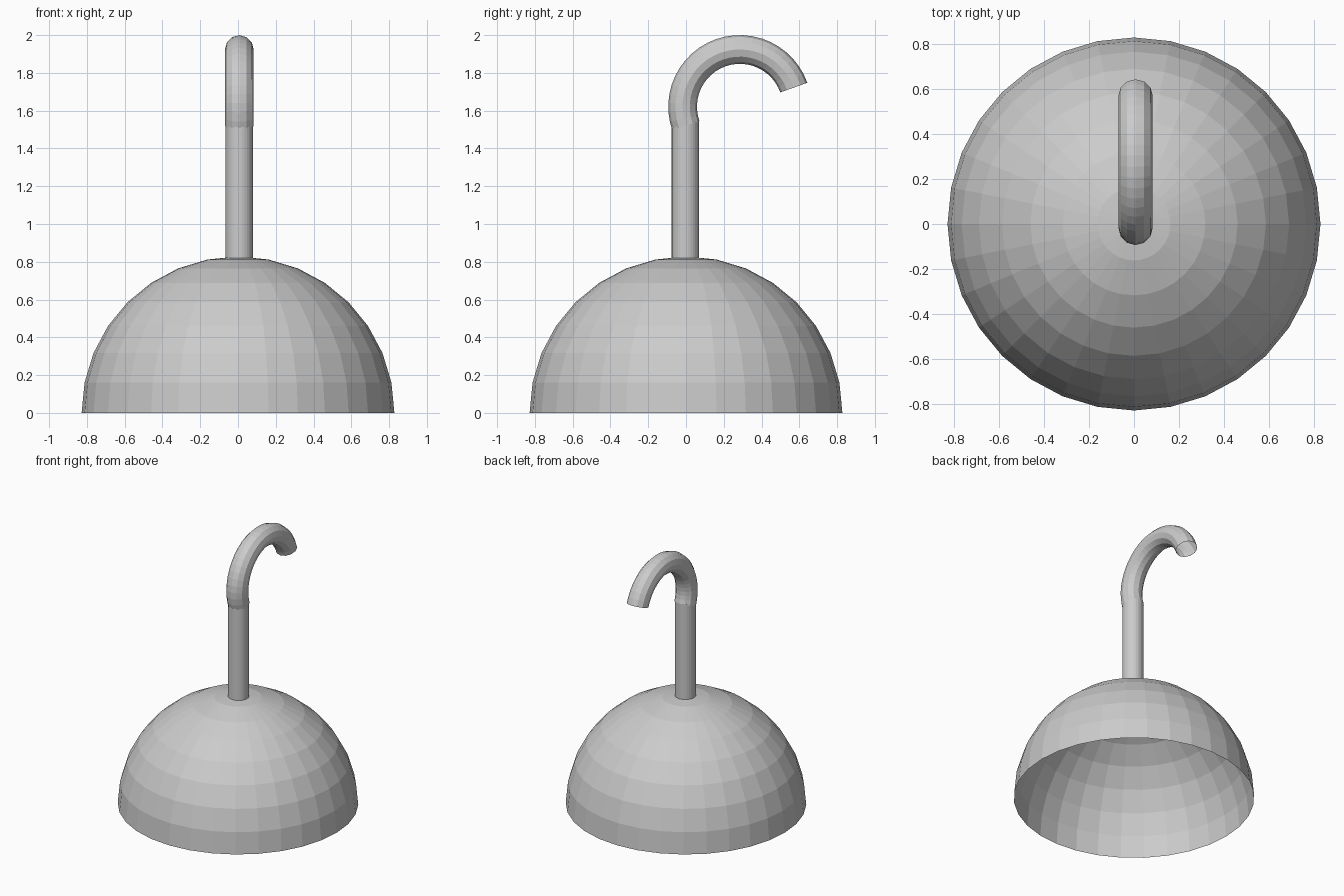
import bpy, bmesh
from math import sin, cos, pi, radians

if "Cube" in bpy.data.objects:
    bpy.data.objects.remove(bpy.data.objects["Cube"])


def finish(name, bm):
    bmesh.ops.recalc_face_normals(bm, faces=bm.faces)
    mesh = bpy.data.meshes.new(name)
    bm.to_mesh(mesh)
    bm.free()
    obj = bpy.data.objects.new(name, mesh)
    bpy.context.collection.objects.link(obj)
    return obj


# dome: open upper half of a faceted sphere
bm = bmesh.new()
bmesh.ops.create_uvsphere(bm, u_segments=32, v_segments=16, radius=0.828)
low = [v for v in bm.verts if v.co.z < -0.001]
bmesh.ops.delete(bm, geom=low, context='VERTS')
finish("dome", bm)

# stem: straight rod rising from the dome's crown
STEM_X = 0.007
z0, z1 = 0.815, 1.545
bm = bmesh.new()
bmesh.ops.create_cone(bm, cap_ends=True, segments=32, radius1=0.0725,
                      radius2=0.0725, depth=z1 - z0)
bmesh.ops.translate(bm, verts=bm.verts, vec=(STEM_X, -0.003, (z0 + z1) / 2))
finish("stem", bm)

# hook: open half torus, tilted so it meets the stem
STEPS, SIDES = 24, 12
MAJOR, MINOR = 0.303, 0.076
CY, CZ, TILT = 0.285, 1.621, radians(19.5)
bm = bmesh.new()
rings = []
for i in range(STEPS + 1):
    a = TILT + pi * i / STEPS
    ring = []
    for j in range(SIDES):
        b = 2 * pi * j / SIDES
        r = MAJOR + MINOR * cos(b)
        ring.append(bm.verts.new((STEM_X + MINOR * sin(b),
                                  CY + r * cos(a), CZ + r * sin(a))))
    rings.append(ring)
for r0, r1 in zip(rings, rings[1:]):
    for j in range(SIDES):
        k = (j + 1) % SIDES
        bm.faces.new((r0[j], r0[k], r1[k], r1[j]))
finish("hook", bm)
